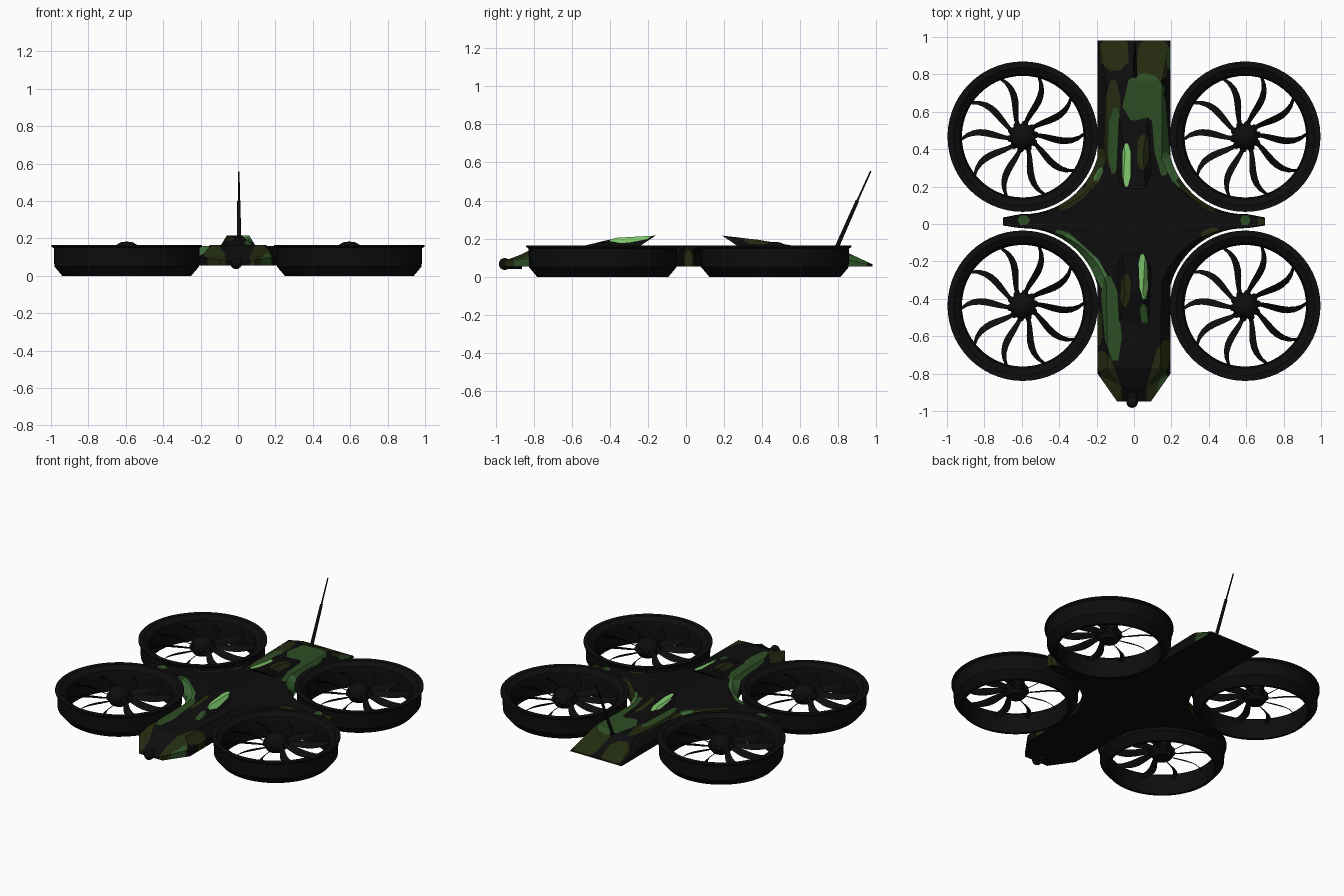
import bpy, bmesh
from math import sin, cos, pi, radians, hypot
from mathutils import Vector, Matrix

cube = bpy.data.objects.get("Cube")
if cube:
    bpy.data.objects.remove(cube)


def make_material(name, rgb):
    mat = bpy.data.materials.new(name)
    mat.use_nodes = True
    colour = (*rgb, 1)
    mat.diffuse_color = colour
    mat.node_tree.nodes["Principled BSDF"].inputs["Base Color"].default_value = colour
    return mat


BLACK, OLIVE, GREEN, LIGHT, BRIGHT = range(5)
palette = [
    make_material("matt black", (.004, .004, .004)),
    make_material("dark olive", (.017, .024, .005)),
    make_material("forest green", (.025, .075, .018)),
    make_material("leaf green", (.055, .17, .045)),
    make_material("bright green", (.2, .55, .14)),
]


def finish(bm, name, smooth=False):
    """Turn a bmesh into a named object with the shared palette."""
    bmesh.ops.recalc_face_normals(bm, faces=bm.faces)
    mesh = bpy.data.meshes.new(name)
    bm.to_mesh(mesh)
    bm.free()
    for mat in palette:
        mesh.materials.append(mat)
    obj = bpy.data.objects.new(name, mesh)
    bpy.context.collection.objects.link(obj)
    if smooth:
        bpy.ops.object.select_all(action='DESELECT')
        obj.select_set(True)
        bpy.context.view_layer.objects.active = obj
        bpy.ops.object.shade_smooth_by_angle(angle=radians(35))
    return obj


def paint_stroke(bm, colour, x0, y0, x1, y1, width):
    """Cut a pointed stroke, seen from above, into the skin and colour it."""
    a, b = Vector((x0, y0, 0)), Vector((x1, y1, 0))
    along = b - a
    side = Vector((-along.y, along.x, 0)).normalized() * width / 2
    tip = side * .35
    p, q = a + along * .2, a + along * .75
    ring = [a + tip, a - tip, p - side, q - side, b - tip, b + tip, q + side, p + side]
    bm.normal_update()
    inside = [f for f in bm.faces if f.normal.z > -.1]
    for start, end in zip(ring, ring[1:] + ring[:1]):
        d = end - start
        out = Vector((d.y, -d.x, 0)).normalized()
        geom = {g for f in inside for g in (f, *f.edges, *f.verts)}
        if not geom:
            return
        cut = bmesh.ops.bisect_plane(bm, geom=list(geom), dist=1e-5,
                                     plane_co=start, plane_no=out)
        inside = [f for f in cut["geom"] if isinstance(f, bmesh.types.BMFace)
                  and (f.calc_center_median() - start).dot(out) < 0]
    for f in inside:
        f.material_index = colour


def paint(bm, strokes):
    bmesh.ops.recalc_face_normals(bm, faces=bm.faces)
    bmesh.ops.triangulate(bm, faces=bm.faces)
    for stroke in strokes:
        paint_stroke(bm, *stroke)


# Hull: half outline from nose to tail, as (lower x, y, z) and (upper x, y, z)
FRONT_Y, BACK_Y, ROTOR_X = -.437, .467, .595
DECK, BELLY = .165, .055


def fairing(centre_y, a0, a1, steps=12):
    """Concave flank that follows a rotor duct, sloping inwards near the hull."""
    rows = []
    for i in range(steps + 1):
        a = radians(a0 + (a1 - a0) * i / steps)
        inset = .05 * abs(cos(a)) ** 1.5
        low, up = .415, .415 + inset
        x = ROTOR_X + low * cos(a)
        rows.append(((x, centre_y + low * sin(a), .105),
                     (ROTOR_X + up * cos(a), centre_y + up * sin(a), DECK - .03 * x)))
    return rows


half = [((.09, -.95, .085), (.065, -.87, .115)),
        ((.195, -.8, .1), (.14, -.77, DECK))]
half += fairing(FRONT_Y, 165, 88)
half += [((.7, -.008, .1), (.7, 0, .14)), ((.7, .035, .1), (.7, .027, .14))]
half += fairing(BACK_Y, 272, 195)
half += [((.195, .77, .105), (.15, .765, DECK)),
         ((.195, .98, .06), (.19, .98, .065))]

bm = bmesh.new()
for s in (1, -1):
    rows = []
    for low, up in half:
        crown = DECK if -.8 < up[1] < .9 else up[2]
        coords = [(0, low[1], BELLY), (s * low[0], low[1], BELLY), (s * low[0], *low[1:]),
                  (s * up[0], *up[1:]), (0, up[1], crown)]
        rows.append([bm.verts.new(c) for c in coords])
    for r0, r1 in zip(rows, rows[1:]):
        for k in range(4):
            bm.faces.new((r0[k], r0[k + 1], r1[k + 1], r1[k]))
    for end in (rows[0], rows[-1]):
        bm.faces.new(end)
bmesh.ops.remove_doubles(bm, verts=bm.verts, dist=1e-4)

tail_camo = [
    (OLIVE, -.11, 1, -.1, .82, .15), (OLIVE, .12, 1, .08, .74, .17),
    (OLIVE, -.11, .77, -.12, .3, .08), (GREEN, .08, .8, .02, .54, .2),
    (GREEN, -.1, .62, -.11, .27, .06), (GREEN, .12, .76, .16, .26, .08),
    (LIGHT, .16, .38, .25, .2, .06), (OLIVE, .23, .24, .43, .07, .05),
    (OLIVE, -.17, .4, -.24, .19, .08), (OLIVE, -.24, .19, -.4, .08, .05),
    (GREEN, .19, .95, .19, .83, .03), (LIGHT, -.17, .3, -.21, .23, .03),
]
nose_camo = [
    (GREEN, -.42, -.04, -.2, -.24, .09), (LIGHT, -.37, -.06, -.2, -.21, .04),
    (LIGHT, -.24, -.16, -.12, -.38, .06), (GREEN, -.14, -.28, -.1, -.73, .09),
    (OLIVE, -.18, -.68, -.08, -.96, .08), (OLIVE, .18, -.62, .08, -.96, .08),
    (GREEN, .17, -.8, .13, -.92, .04), (OLIVE, .36, -.06, .45, -.03, .04),
    (OLIVE, -.2, -.45, -.19, -.65, .05), (OLIVE, .66, .02, .71, .02, .07),
    (GREEN, .57, .02, .62, .02, .05), (GREEN, -.62, .02, -.56, .02, .05),
]
paint(bm, tail_camo + nose_camo)
finish(bm, "hull")


# Roof scoops with an overhanging mouth facing the middle of the hull
def scoop(name, base_tip, top_knee, knee_z, mouth_top, mouth_base, strokes):
    bm = bmesh.new()
    profile = [(.08, base_tip, .162), (.048, top_knee, knee_z),
               (.06, mouth_top, .216), (.092, mouth_base, .162)]
    left, right = [[bm.verts.new((s * x, y, z)) for x, y, z in profile] for s in (1, -1)]
    bm.faces.new(left)
    bm.faces.new(right)
    for i in range(4):
        j = (i + 1) % 4
        bm.faces.new((left[i], left[j], right[j], right[i]))
    paint(bm, strokes)
    finish(bm, name)


scoop("front_scoop", -.54, -.36, .205, -.16, -.24, [
    (BRIGHT, .045, -.16, .055, -.4, .045), (OLIVE, -.04, -.27, -.05, -.44, .05),
    (GREEN, .05, -.43, .06, -.54, .04)])
scoop("rear_scoop", .57, .38, .194, .19, .27, [
    (BRIGHT, -.04, .43, -.04, .2, .045), (OLIVE, .05, .48, .045, .29, .06)])


# Nose camera and tail antenna
def rod(name, start, end, r0, r1, sides=12):
    bm = bmesh.new()
    a, b = Vector(start), Vector(end)
    turn = (b - a).to_track_quat('Z', 'Y').to_matrix().to_4x4()
    bmesh.ops.create_cone(bm, cap_ends=True, segments=sides, radius1=r0, radius2=r1,
                          depth=(b - a).length,
                          matrix=Matrix.Translation((a + b) / 2) @ turn)
    finish(bm, name, True)


bm = bmesh.new()
bmesh.ops.create_uvsphere(bm, u_segments=20, v_segments=12, radius=.031,
                          matrix=Matrix.Translation((-.01, -.952, .067)))
finish(bm, "camera_ball", True)
rod("camera_mount", (-.01, -.86, .067), (-.01, -.95, .067), .026, .026)
rod("antenna_base", (.005, .785, .14), (.005, .9, .4), .011, .009)
rod("antenna_whip", (.005, .9, .4), (.005, .97, .555), .005, .004)


# Ducted rotors
def lathe(name, profile, centre, closed, sides=56):
    bm = bmesh.new()
    verts = [bm.verts.new((r, 0, z)) for r, z in profile]
    pairs = list(zip(verts, verts[1:])) + ([(verts[-1], verts[0])] if closed else [])
    edges = [bm.edges.new(p) for p in pairs]
    bmesh.ops.spin(bm, geom=verts + edges, cent=(0, 0, 0), axis=(0, 0, 1),
                   angle=2 * pi, steps=sides, use_duplicate=False)
    bmesh.ops.remove_doubles(bm, verts=bm.verts, dist=1e-4)
    finish(bm, name, True).location = centre


def blades(name, centre, count=10, steps=8):
    """Swept, pitched blades, thickest at mid span, with round roots at the hub."""
    bm = bmesh.new()
    for n in range(count):
        rows = []
        for i in range(steps + 1):
            t = i / steps
            r = .06 + .272 * t
            a = 2 * pi * n / count + .15 - .9 * t + .8 * t * t
            chord = .007 + .011 * sin(pi * min(1, t * .9 + .05))
            rise, thick = chord * .9, .003
            tangent = Vector((-sin(a), cos(a), 0)) * chord + Vector((0, 0, rise))
            mid = Vector((r * cos(a), r * sin(a), .11))
            up = Vector((0, 0, thick))
            rows.append([bm.verts.new(mid + o) for o in (tangent, up, -tangent, -up)])
        for r0, r1 in zip(rows, rows[1:]):
            for k in range(4):
                m = (k + 1) % 4
                bm.faces.new((r0[k], r0[m], r1[m], r1[k]))
        bm.faces.new(rows[0])
        bm.faces.new(rows[-1])
        a = 2 * pi * n / count + .15
        bmesh.ops.create_uvsphere(bm, u_segments=10, v_segments=6, radius=.019, matrix=Matrix.Translation(
            (.067 * cos(a), .067 * sin(a), .115)))
    finish(bm, name, True).location = centre


duct = [(.402, .165), (.402, .156), (.39, .148), (.387, .05), (.345, 0), (.328, 0),
        (.325, .1), (.335, .14), (.37, .165)]
hub = [(0, .183), (.03, .18), (.055, .166), (.068, .14), (.07, .09), (.055, .07), (0, .07)]
for end, y in (("front", FRONT_Y), ("rear", BACK_Y)):
    for side, x in (("left", ROTOR_X), ("right", -ROTOR_X)):
        place = (x, y, 0)
        lathe(f"{end}_{side}_duct", duct, place, True)
        lathe(f"{end}_{side}_hub", hub, place, False, 24)
        blades(f"{end}_{side}_blades", place)
